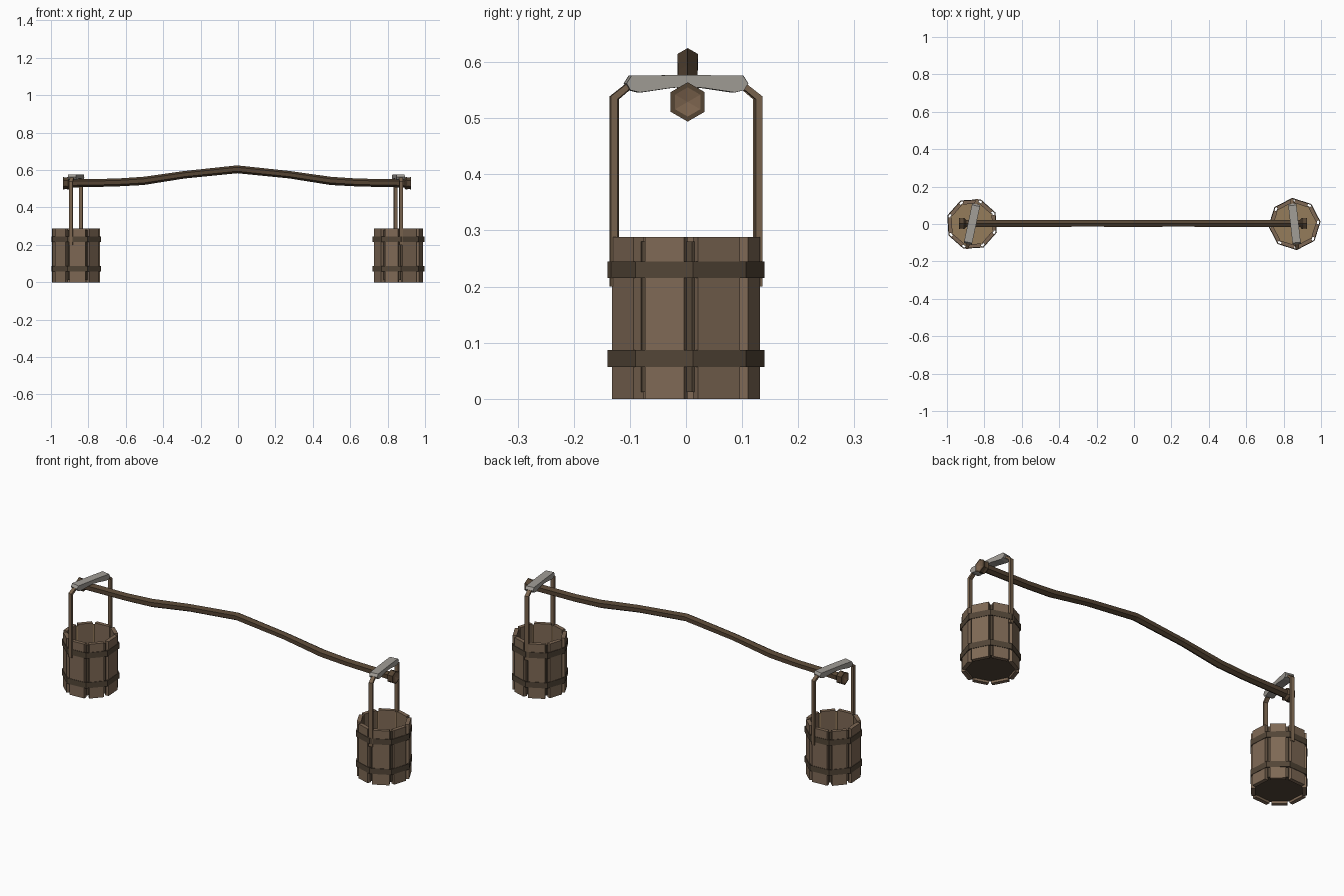
import bpy, bmesh, math
from mathutils import Matrix, Vector

if "Cube" in bpy.data.objects:
    bpy.data.objects.remove(bpy.data.objects["Cube"], do_unlink=True)


def material(name, rgb):
    m = bpy.data.materials.new(name)
    m.use_nodes = True
    m.diffuse_color = (*rgb, 1)
    m.node_tree.nodes["Principled BSDF"].inputs["Base Color"].default_value = (*rgb, 1)
    return m


STAVE = material("stave_brown", (0.21, 0.14, 0.09))
BAND = material("band_dark_brown", (0.085, 0.06, 0.038))
INSIDE = material("inside_tan", (0.30, 0.20, 0.105))
POLE = material("pole_brown", (0.09, 0.058, 0.033))
END = material("end_grain", (0.20, 0.125, 0.075))
HANDLE = material("handle_brown", (0.19, 0.125, 0.075))
STRAP = material("strap_grey", (0.36, 0.34, 0.31))


def finish(name, bm, mats, matrix=Matrix(), recalc=True):
    if recalc:
        bmesh.ops.recalc_face_normals(bm, faces=bm.faces)
    me = bpy.data.meshes.new(name)
    bm.to_mesh(me)
    bm.free()
    for m in mats:
        me.materials.append(m)
    ob = bpy.data.objects.new(name, me)
    ob.matrix_world = matrix
    bpy.context.collection.objects.link(ob)
    return ob


def ring(bm, radius, z, turn, sides=8):
    return [bm.verts.new((radius * math.cos(a), radius * math.sin(a), z))
            for a in (turn + math.tau * i / sides for i in range(sides))]


def bridge(bm, a, b):
    return [bm.faces.new((a[i], a[(i + 1) % len(a)], b[(i + 1) % len(a)], b[i]))
            for i in range(len(a))]


def extrude_x(bm, outline, width):
    # Extrude a closed (y, z) outline symmetrically along x
    near, far = ([bm.verts.new((s * width / 2, y, z)) for y, z in outline] for s in (-1, 1))
    bridge(bm, near, far)
    bm.faces.new(near)
    bm.faces.new(far)


def bucket(side, x, turn, swing):
    place = Matrix.Translation((x, 0, 0))

    # Eight separate staves
    bm = bmesh.new()
    for i in range(8):
        a = turn + math.tau * (i + 0.5) / 8
        width = 0.073 if i % 2 else 0.084
        m = (Matrix.Rotation(a, 4, "Z") @ Matrix.Translation((0.117, 0, 0.144))
             @ Matrix.Diagonal((0.02, width, 0.288, 1)))
        bmesh.ops.create_cube(bm, size=1, matrix=m)
    finish(side + "_bucket_staves", bm, [STAVE], place)

    # Inner wall, dark outside and tan inside, with a floor
    bm = bmesh.new()
    outer = [ring(bm, 0.122, z, turn) for z in (0.012, 0.28)]
    inner = [ring(bm, 0.118, z, turn) for z in (0.022, 0.28)]
    bridge(bm, *outer)
    bm.faces.new(outer[0])
    tan = bridge(bm, *inner) + bridge(bm, outer[1], inner[1]) + [bm.faces.new(inner[0])]
    for f in tan:
        f.material_index = 1
    finish(side + "_bucket_lining", bm, [BAND, INSIDE], place)

    # Two hoops
    bm = bmesh.new()
    for low in (0.057, 0.215):
        loops = [ring(bm, r, z, turn) for r, z in
                 ((0.14, low), (0.14, low + 0.03), (0.134, low + 0.03), (0.134, low))]
        for i in range(4):
            bridge(bm, loops[i], loops[(i + 1) % 4])
    finish(side + "_bucket_hoops", bm, [BAND], place)

    # Bent handle posts and the strap that joins them
    place = place @ Matrix.Rotation(swing, 4, "Z")
    bm = bmesh.new()
    for s in (-1, 1):
        post = [(0.136, 0.2), (0.136, 0.539), (0.1, 0.567),
                (0.1, 0.554), (0.124, 0.534), (0.124, 0.2)]
        extrude_x(bm, [(s * y, z) for y, z in post], 0.02)
    finish(side + "_handle_posts", bm, [HANDLE], place)

    bm = bmesh.new()
    half = [(0.0, 0.577), (0.1, 0.576), (0.109, 0.562), (0.102, 0.55),
            (0.085, 0.546), (0.03, 0.554), (0.0, 0.556)]
    extrude_x(bm, half + [(-y, z) for y, z in half[-2:0:-1]], 0.044)
    finish(side + "_handle_strap", bm, [STRAP], place)


bucket("right", -0.866, math.radians(-19), math.radians(-12))
bucket("left", 0.858, math.radians(5), math.radians(6.5))

# Bowed six-sided carrying pole with flared ends: distance, height, radius
half = [(0.0, 0.604, 0.021), (0.28, 0.575, 0.02), (0.5, 0.542, 0.022), (0.65, 0.533, 0.021),
        (0.893, 0.529, 0.022), (0.903, 0.529, 0.035), (0.912, 0.529, 0.031),
        (0.922, 0.529, 0.031), (0.931, 0.529, 0.035), (0.931, 0.529, 0.026)]
stations = [(-d, z, r) for d, z, r in half[:0:-1]] + half
bm = bmesh.new()
loops = []
for d, z, r in stations:
    loops.append([bm.verts.new((d - 0.005, 0.003 + r * math.cos(a), z + r * math.sin(a)))
                  for a in (math.pi / 2 + math.tau * i / 6 for i in range(6))])
for a, b in zip(loops, loops[1:]):
    bridge(bm, a, b)
# Dished end grain
for loop, s in ((loops[0], -1), (loops[-1], 1)):
    hub = bm.verts.new((s * 0.925 - 0.005, 0.003, 0.529))
    for i in range(6):
        bm.faces.new((loop[i], loop[(i + 1) % 6], hub)).material_index = 1
finish("carrying_pole", bm, [POLE, END])
